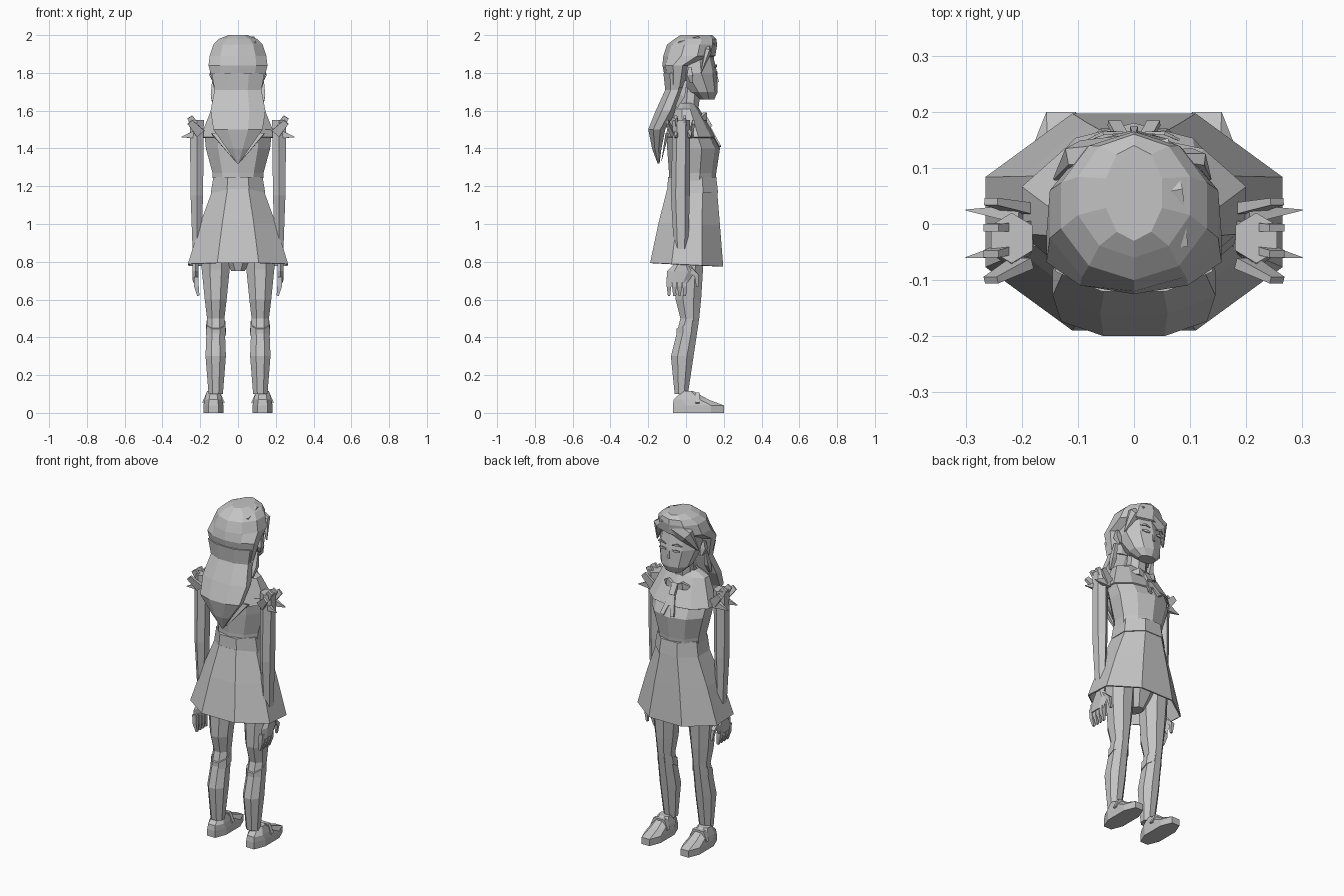
import bpy, bmesh
from math import sin, cos, pi, copysign
from mathutils import Vector

default = bpy.data.objects.get("Cube")
if default:
    bpy.data.objects.remove(default, do_unlink=True)

GREY = (0.55, 0.55, 0.55, 1)
clay = bpy.data.materials.new("plain_grey")
clay.use_nodes = True
clay.diffuse_color = GREY
clay.node_tree.nodes["Principled BSDF"].inputs["Base Color"].default_value = GREY


def skin(name, loops, mirror=False, thickness=0):
    """Joins matching loops of points into one faceted object."""
    bm = bmesh.new()
    loops = [[bm.verts.new(point) for point in loop] for loop in loops]
    for low, high in zip(loops, loops[1:]):
        for k in range(len(low)):
            bm.faces.new((low[k - 1], low[k], high[k], high[k - 1]))
    if not thickness:
        bm.faces.new(loops[0])
        bm.faces.new(loops[-1])
    bmesh.ops.recalc_face_normals(bm, faces=bm.faces[:])
    mesh = bpy.data.meshes.new(name)
    bm.to_mesh(mesh)
    bm.free()
    mesh.materials.append(clay)
    part = bpy.data.objects.new(name, mesh)
    bpy.context.collection.objects.link(part)
    if thickness:
        part.modifiers.new("thickness", "SOLIDIFY").thickness = thickness
    if mirror:
        part.modifiers.new("mirror", "MIRROR")


def polygon(sides):
    """Unit polygon with flat sides facing the four main directions."""
    angles = [2 * pi * (k + 0.5) / sides for k in range(sides)]
    return [(cos(angle), sin(angle)) for angle in angles]


def loft(name, rings, sides=8, x=0, boxy=1, slant=0, mirror=False, thickness=0):
    """Stacks upright rings of (height, half width, back, front)."""
    outline = [(copysign(abs(u) ** boxy, u), copysign(abs(v) ** boxy, v))
               for u, v in polygon(sides)]
    widest = max(u for u, v in outline)
    deepest = max(v for u, v in outline)
    loops = []
    for height, half_width, back, front in rings:
        middle, half_depth = (front + back) / 2, (front - back) / 2
        loop = []
        for u, v in outline:
            y = middle + half_depth * v / deepest
            loop.append((x + half_width * u / widest, y, height + slant * y))
        loops.append(loop)
    skin(name, loops, mirror, thickness)


def strand(name, path, radius, root=0.5, tip=0.5, flat=1, sides=4, mirror=False):
    """Sweeps a polygon along a path; root and tip scale its two ends."""
    path = [Vector(point) for point in path]
    last = len(path) - 1
    loops = []
    for k, point in enumerate(path):
        way = (path[min(k + 1, last)] - path[max(k - 1, 0)]).normalized()
        reference = Vector((0, 0, 1)) if abs(way.y) > 0.8 else Vector((0, 1, 0))
        across = way.cross(reference).normalized()
        outward = way.cross(across) * flat
        size = radius * (root if k == 0 else tip if k == last else 1)
        loops.append([point + size * (across * u + outward * v) for u, v in polygon(sides)])
    skin(name, loops, mirror)


# Legs, slanted sock cuffs and strapped shoes
loft("leg", [(.9, .077, -.06, .1), (.76, .074, -.05, .09), (.6, .058, -.055, .08),
             (.5, .046, -.03, .07), (.3, .054, -.08, .04), (.1, .038, -.06, .01)],
     x=.118, mirror=True)
loft("sock_cuff", [(.42, .053, -.05, .06), (.47, .05, -.05, .07)],
     x=.117, slant=.5, mirror=True)
loft("shoe", [(0, .053, -.07, .2), (.04, .053, -.07, .2), (.07, .047, -.065, .12),
              (.115, .034, -.02, .04)], x=.13, boxy=.8, mirror=True)
strand("shoe_strap", [(.08, .06, .05), (.1, .06, .1), (.16, .06, .1), (.18, .06, .05)],
       radius=.015, root=1, tip=1, mirror=True)
loft("pelvis", [(.75, .035, -.03, .06), (.9, .13, -.08, .12)])

# Flared skirt and waistband
loft("skirt", [(1.18, .135, -.1, .165), (1, .2, -.145, .18), (.785, .265, -.19, .197)],
     slant=-.05, thickness=.008)
loft("waistband", [(1.165, .144, -.1, .17), (1.25, .13, -.095, .16)])

# Torso, neck and cape collar
loft("torso", [(1.17, .13, -.09, .15), (1.27, .135, -.09, .16), (1.4, .17, -.1, .18),
               (1.5, .18, -.1, .13), (1.6, .1, -.06, .06)], sides=10)
loft("neck", [(1.56, .06, -.03, .06), (1.73, .053, -.02, .08)])
loft("cape_collar", [(1.64, .07, -.05, .05), (1.61, .14, -.07, .07), (1.46, .2, -.11, .16)],
     sides=10, thickness=.008)
strand("back_collar_point", [(0, -.1, 1.48), (0, -.13, 1.33)],
       radius=.2, root=1, tip=0.1, flat=.06)

# Neck bow, lying flat on the chest
strand("bow_knot", [(0, .09, 1.57), (0, .125, 1.51)], radius=.025, root=1, tip=1)
strand("bow_loop", [(0, .1, 1.55), (.05, .1, 1.57), (.08, .08, 1.56)],
       radius=.03, flat=.5, mirror=True)
strand("bow_tail", [(0, .115, 1.53), (.035, .18, 1.41)],
       radius=.017, root=1, tip=1, flat=.4, mirror=True)

# Arms and hands
loft("arm", [(1.55, .037, -.07, .02), (1.15, .033, -.08, .02), (.8, .02, -.06, .01)],
     sides=6, x=.218, mirror=True)
loft("palm", [(.8, .016, -.05, .01), (.75, .017, -.1, .05), (.69, .014, -.1, .01)],
     sides=6, x=.225, mirror=True)
for finger in range(4):
    y = finger * .028 - .09
    strand(f"finger_{finger + 1}", [(.222, y, .72), (.22, y, .67), (.21, y, .62)],
           radius=.017, root=1, mirror=True)
strand("thumb", [(.225, .01, .77), (.222, .055, .73), (.215, .06, .67)],
       radius=.016, root=1, mirror=True)

# Shoulder ruffles: upright blunt petals above two long points
for petal in range(4):
    along = petal / 3
    y = .14 * along - .1
    strand(f"ruffle_petal_{petal + 1}",
           [(.2, y * .7, 1.48), (.255, y, 1.54 + .03 * sin(pi * along))],
           radius=.045, tip=.5, root=.8, flat=.4, mirror=True)
for name, y in ("front", .025), ("back", -.06):
    strand(f"{name}_ruffle_point", [(.2, y * .7, 1.48), (.3, y, 1.46)],
           radius=.04, root=1, tip=.05, flat=.6, mirror=True)

# Head, ears and facial features
loft("head", [(1.66, .05, .07, .15), (1.7, .09, .01, .168), (1.8, .12, -.08, .165),
              (1.95, .1, -.05, .13)], sides=10)
strand("ear", [(.125, .03, 1.75), (.135, .02, 1.79), (.135, .02, 1.83)],
       radius=.022, mirror=True)
strand("nose", [(0, .16, 1.8), (0, .167, 1.75)], radius=.01, tip=1)
strand("eye", [(.02, .163, 1.8), (.045, .163, 1.8), (.07, .157, 1.8)],
       radius=.011, flat=.4, mirror=True)
strand("eyebrow", [(.02, .163, 1.83), (.055, .162, 1.84), (.08, .15, 1.83)],
       radius=.008, flat=.6, mirror=True)

# Hair cap, swept fringe and side locks
loft("hair_cap", [(1.72, .128, -.1, 0), (1.84, .156, -.125, .04), (1.89, .15, -.12, .155),
                  (1.95, .13, -.1, .165), (1.98, .1, -.06, .16), (2, .05, -.03, .14)], sides=10)
strand("swept_fringe", [(.06, .12, 1.95), (0, .13, 1.93), (-.09, .12, 1.89), (-.14, .08, 1.8)],
       radius=.05, tip=.1, flat=.6, sides=6)
strand("short_fringe", [(.05, .12, 1.95), (.1, .115, 1.91), (.135, .08, 1.8)],
       radius=.035, tip=.1, flat=.6, sides=6)
strand("parting_lock", [(.055, .15, 1.95), (.075, .06, 1.985), (.09, -.04, 1.96)],
       radius=.017, flat=.7)
strand("side_lock", [(.13, 0, 1.76), (.13, -.02, 1.68), (.125, -.05, 1.62)],
       radius=.02, mirror=True)

# Long hair: pinched at the nape, bulging backwards, ending in a point
loft("hair_tail", [(1.8, .14, -.12, 0), (1.71, .124, -.11, -.01), (1.6, .145, -.16, -.05),
                   (1.5, .13, -.2, -.11), (1.4, .06, -.18, -.13), (1.32, .005, -.15, -.14)])
